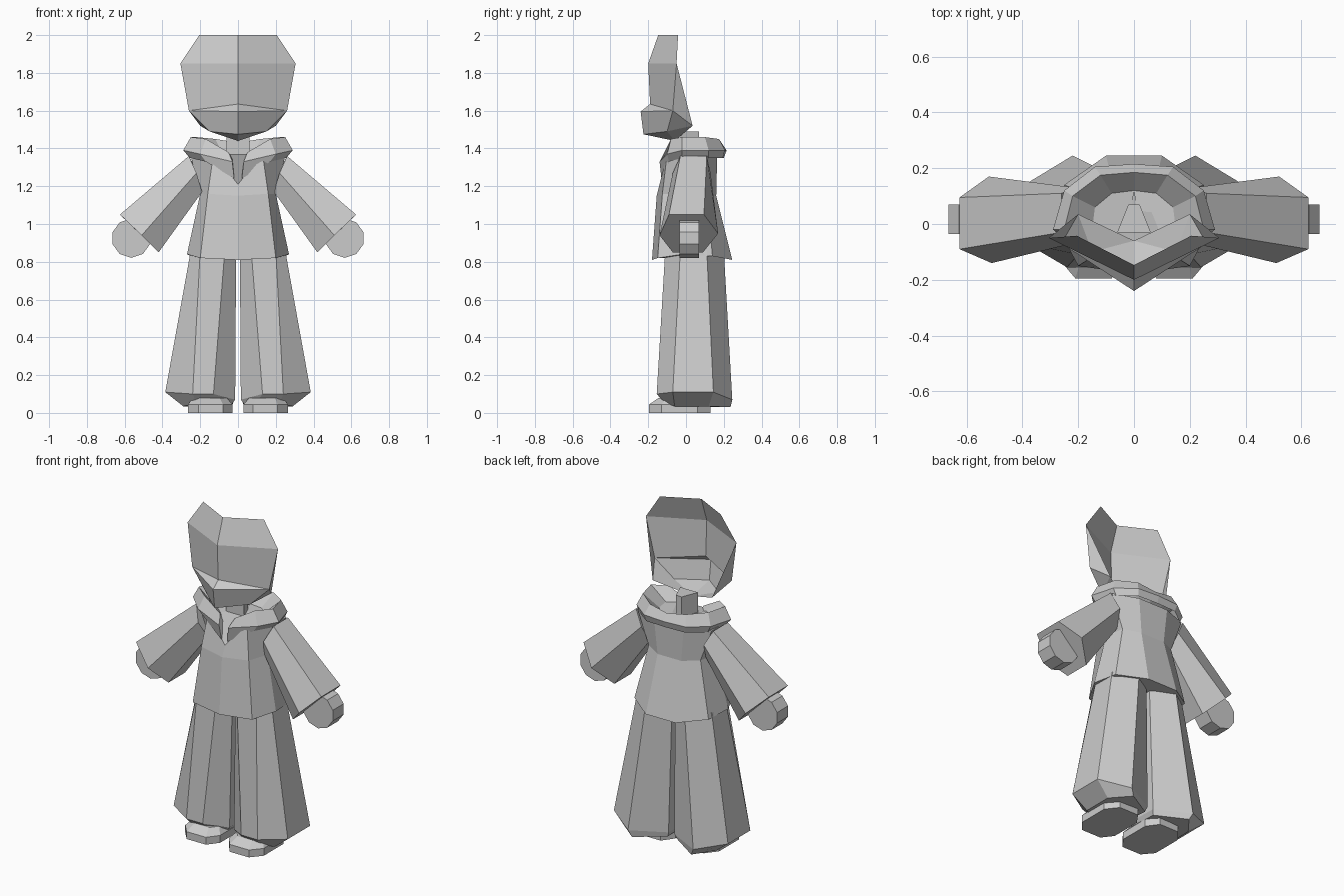
import bpy, bmesh, math

cube = bpy.data.objects.get("Cube")
if cube:
    bpy.data.objects.remove(cube, do_unlink=True)

clay = bpy.data.materials.new("plain_grey")
clay.use_nodes = True
clay.diffuse_color = (0.6, 0.6, 0.6, 1)
clay.node_tree.nodes["Principled BSDF"].inputs["Base Color"].default_value = (0.6, 0.6, 0.6, 1)


def build(name, verts, faces, side=1, fix_normals=True):
    """Make a flat-shaded object, mirrored across x when side is -1."""
    bm = bmesh.new()
    vs = [bm.verts.new((x * side, y, z)) for x, y, z in verts]
    for f in faces:
        bm.faces.new([vs[i] for i in f])
    bmesh.ops.remove_doubles(bm, verts=bm.verts, dist=0.0005)
    if fix_normals:
        bmesh.ops.recalc_face_normals(bm, faces=bm.faces)
    mesh = bpy.data.meshes.new(name)
    bm.to_mesh(mesh)
    bm.free()
    mesh.materials.append(clay)
    obj = bpy.data.objects.new(name, mesh)
    bpy.context.collection.objects.link(obj)
    return obj


def loft(name, rings, side=1):
    """Skin a stack of equal rings and cap both ends."""
    n = len(rings[0])
    faces = [(r * n + i, r * n + (i + 1) % n, (r + 1) * n + (i + 1) % n, (r + 1) * n + i)
             for r in range(len(rings) - 1) for i in range(n)]
    faces += [tuple(range(n)), tuple(range((len(rings) - 1) * n, len(rings) * n))]
    return build(name, [v for ring in rings for v in ring], faces, side)


def level(points, z):
    return [(x, y, z) for x, y in points]


def mirrored(half):
    """Complete a half ring that starts on the centre line."""
    return half + [(-x, y, z) for x, y, z in reversed(half) if x > 0]


def symmetric(name, half, faces):
    """Join a half mesh to its reflection."""
    n = len(half)
    verts = half + [(-x, y, z) for x, y, z in half]
    both = faces + [tuple(i + n for i in reversed(f)) for f in faces]
    return build(name, verts, both)


# Hollow face mask and jaw
mask = dict(
    top=(0, -.147, 2), temple=(.205, -.042, 2), brow=(0, -.2, 1.85),
    wide=(.305, -.05, 1.85), lip=(0, -.19, 1.635), cheek=(.26, -.07, 1.6),
    tip=(0, -.24, 1.595), jaw=(.2, .035, 1.52), chin=(0, -.225, 1.475),
    under=(.15, -.1, 1.49), throat=(0, -.06, 1.44))
keys = list(mask)
panels = ["top temple wide brow", "brow wide cheek lip", "lip cheek tip",
          "tip cheek under chin", "cheek jaw under", "chin under throat",
          "under jaw throat", "wide jaw cheek"]
symmetric("face_mask", list(mask.values()),
          [tuple(keys.index(k) for k in p.split()) for p in panels])

# Neck
neck = [(-.06, -.03), (.06, -.03), (.02, .07), (-.02, .07)]
loft("neck", [level(neck, 1.33), level(neck, 1.49)])

# Tunic with flared hem and notched neckline
hem = [(0, -.18, .81), (.2, -.15, .82), (.27, -.02, .84), (.25, .14, .83), (.1, .245, .81), (0, .245, .81)]
waist = [(0, -.155, 1.15), (.16, -.125, 1.16), (.2, 0, 1.16), (.175, .11, 1.16), (.08, .16, 1.15), (0, .16, 1.15)]
chest = [(0, -.125, 1.21), (.13, -.1, 1.37), (.25, -.02, 1.36), (.25, .11, 1.36), (.1, .165, 1.36), (0, .165, 1.36)]
loft("tunic", [mirrored(r) for r in (hem, waist, chest)])

# Folded hood: an open collar swept from the back to the front lapels
low = [(0, .2, 1.35), (.13, .195, 1.35), (.23, .12, 1.35), (.255, -.02, 1.35), (.17, -.09, 1.33), (.02, -.13, 1.24)]
bulge = [(0, .215, 1.39), (.14, .205, 1.39), (.25, .12, 1.39), (.29, -.02, 1.39), (.2, -.1, 1.37), (.03, -.14, 1.33)]
rim = [(0, .185, 1.43), (.12, .175, 1.45), (.22, .1, 1.46), (.25, -.02, 1.46), (.17, -.08, 1.45), (.05, -.1, 1.38)]
inner = [(0, .12, 1.37), (.08, .11, 1.37), (.14, .06, 1.38), (.15, -.02, 1.38), (.1, -.05, 1.38), (.03, -.09, 1.35)]
n = len(low)
skin = [(a * n + i, a * n + i + 1, (a + 1) * n + i + 1, (a + 1) * n + i)
        for a in range(3) for i in range(n - 1)]
skin += [tuple(a * n + n - 1 for a in range(4)), tuple(3 * n + i for i in range(n))]
symmetric("hood_collar", low + bulge + rim + inner, skin)

for side, word in ((1, "left"), (-1, "right")):
    # Flared sleeve
    shoulder = [(.26, -.03, 1.36), (.26, .11, 1.36), (.21, .13, 1.27),
                (.19, .08, 1.17), (.19, -.02, 1.17), (.22, -.07, 1.27)]
    cuff = [(.625, -.09, 1.05), (.625, .095, 1.05), (.52, .17, .95),
            (.42, .09, .85), (.42, -.07, .85), (.51, -.14, .94)]
    loft(word + "_sleeve", [shoulder, cuff], side)

    # Round flat hand
    disc = [(.565 + .104 * math.cos(math.tau * (k + .5) / 10),
             .925 + .104 * math.sin(math.tau * (k + .5) / 10)) for k in range(10)]
    loft(word + "_hand", [[(x, y, z) for x, z in disc] for y in (-.035, .07)], side)

    # Wide trouser leg gathered at the ankle
    top = [(.01, -.04), (.07, -.11), (.2, -.11), (.25, -.03), (.25, .11), (.13, .2), (.01, .12)]
    flare = [(.015, -.06, .07), (.13, -.155, .1), (.24, -.155, .1), (.385, -.07, .11),
             (.385, .145, .11), (.22, .245, .07), (.02, .14, .07)]
    ankle = [(.03, -.05, .05), (.1, -.11, .06), (.22, -.11, .05), (.29, -.06, .035),
             (.29, .12, .035), (.2, .235, .03), (.03, .13, .04)]
    loft(word + "_trouser_leg", [level(top, .86), flare, ankle], side)

    # Shoe with a thick sole
    sole = [(.08, -.195), (.21, -.195), (.265, -.13), (.265, .06), (.21, .13),
            (.08, .13), (.03, .06), (.03, -.13)]
    upper = [(.148 + (x - .148) * .75, .01 + (y - .01) * .75) for x, y in sole]
    loft(word + "_shoe", [level(sole, 0), level(sole, .045), level(upper, .08)], side)
